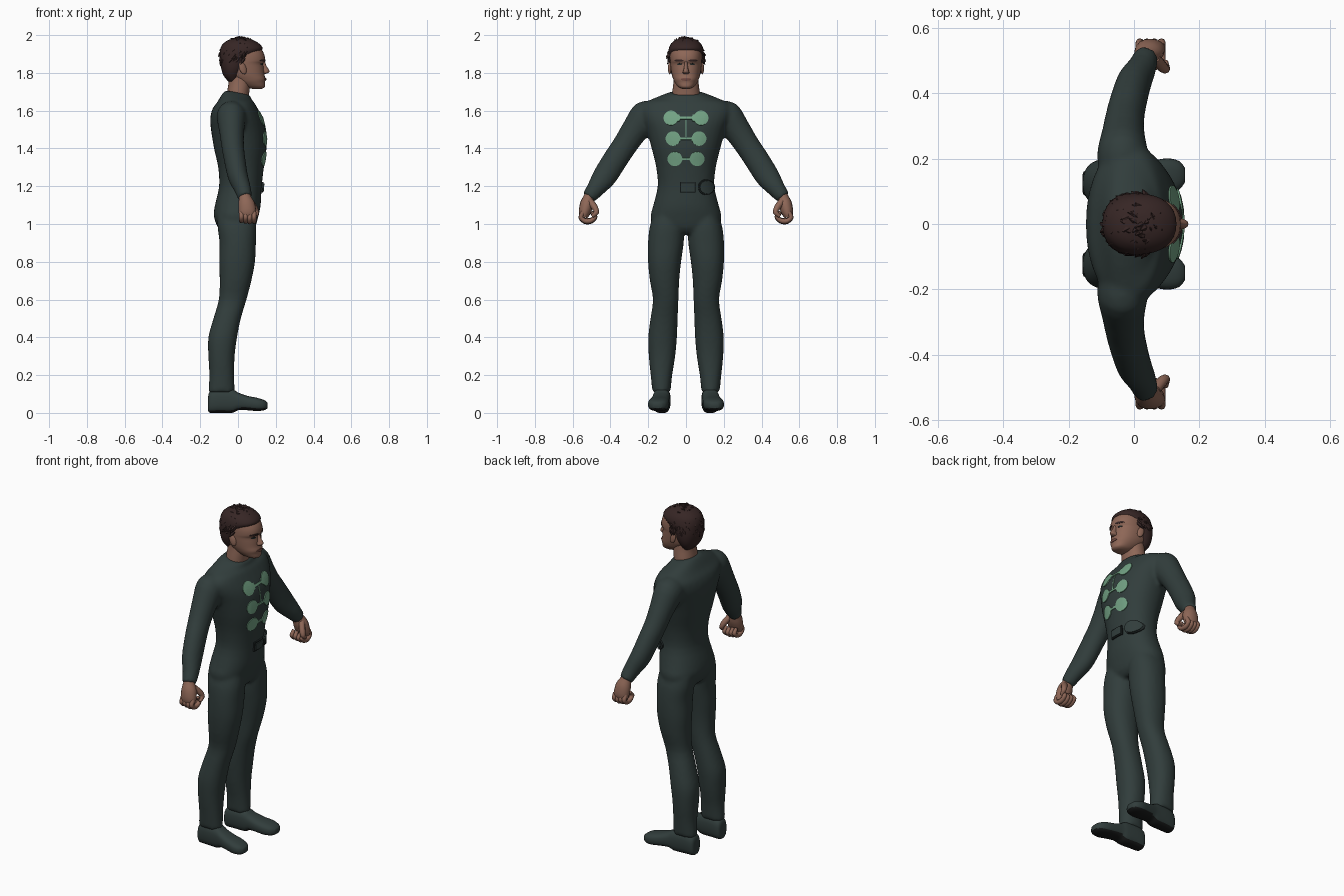
import bpy, bmesh, math, random
from mathutils import Vector
from mathutils.bvhtree import BVHTree

if "Cube" in bpy.data.objects:
    bpy.data.objects.remove(bpy.data.objects["Cube"])

random.seed(4)


def material(name, rgb):
    m = bpy.data.materials.new(name)
    m.diffuse_color = (*rgb, 1)
    m.use_nodes = True
    m.node_tree.nodes["Principled BSDF"].inputs["Base Color"].default_value = m.diffuse_color
    return m


SUIT = material("dark green suit", (0.031, 0.047, 0.045))
EDGE = material("dark trim", (0.014, 0.02, 0.02))
SOLE = material("black sole", (0.009, 0.010, 0.010))
GREEN = material("pale green", (0.17, 0.36, 0.23))
SKIN = material("skin", (0.27, 0.135, 0.095))
LIP = material("lips", (0.17, 0.07, 0.055))
HAIR = material("brown hair", (0.037, 0.019, 0.018))


def ring(c, u, v, ru, rv, n=24, p=2.0):
    """Superellipse cross-section."""
    pts = []
    for i in range(n):
        a = 2 * math.pi * i / n
        s, t = math.cos(a), math.sin(a)
        pts.append(c + u * ru * math.copysign(abs(s) ** (2 / p), s)
                   + v * rv * math.copysign(abs(t) ** (2 / p), t))
    return pts


def loft(bm, rings, steps=3):
    """Skin over rings, rounded between them, with capped ends."""
    dense = []
    for i in range(len(rings) - 1):
        r0, r1, r2 = rings[max(i - 1, 0)], rings[i], rings[i + 1]
        r3 = rings[min(i + 2, len(rings) - 1)]
        for k in range(steps):
            t = k / steps
            dense.append([0.5 * (2 * b + (c - a) * t + (2 * a - 5 * b + 4 * c - d) * t * t
                                 + (3 * b - a - 3 * c + d) * t ** 3)
                          for a, b, c, d in zip(r0, r1, r2, r3)])
    dense.append(rings[-1])
    rows = [[bm.verts.new(p) for p in r] for r in dense]
    n = len(rows[0])
    for a, b in zip(rows, rows[1:]):
        for i in range(n):
            bm.faces.new((a[i], a[(i + 1) % n], b[(i + 1) % n], b[i]))
    bm.faces.new(rows[0][::-1])
    bm.faces.new(rows[-1])


def slab(z, xb, xf, y0, y1, tilt=0, n=32, p=2.2):
    """Level section given by its extents; tilt lowers the front."""
    c = Vector(((xb + xf) / 2, (y0 + y1) / 2, z - tilt * (xb + xf) / 2))
    return ring(c, Vector((1, 0, -tilt)), Vector((0, 1, 0)), (xf - xb) / 2, (y1 - y0) / 2, n, p)


def tube(bm, pts, radii, n=12, steps=3):
    pts = [Vector(p) for p in pts]
    rings = []
    for i, p in enumerate(pts):
        d = (pts[min(i + 1, len(pts) - 1)] - pts[max(i - 1, 0)]).normalized()
        u = (Vector((1, 0, 0)) - d * d.x).normalized()
        rings.append(ring(p, u, d.cross(u), *radii[i], n))
    loft(bm, rings, steps)


def finish(name, bm, mats, rule=None, smooth=True):
    bmesh.ops.recalc_face_normals(bm, faces=bm.faces)
    for f in bm.faces:
        f.material_index = rule(f) if rule else 0
    me = bpy.data.meshes.new(name)
    bm.to_mesh(me)
    bm.free()
    ob = bpy.data.objects.new(name, me)
    bpy.context.collection.objects.link(ob)
    for m in mats:
        me.materials.append(m)
    if smooth:
        bpy.ops.object.select_all(action='DESELECT')
        ob.select_set(True)
        bpy.context.view_layer.objects.active = ob
        bpy.ops.object.shade_smooth_by_angle(angle=math.radians(50))
    return ob


# Suit: torso, legs and sleeves fused into one skin
TORSO = [(0.95, -.07, .065, .09), (0.98, -.105, .09, .165), (1.04, -.128, .108, .187),
         (1.1, -.122, .12, .173), (1.2, -.10, .126, .150), (1.3, -.105, .137, .158),
         (1.4, -.127, .151, .182), (1.5, -.143, .146, .21), (1.56, -.147, .13, .235),
         (1.61, -.135, .105, .245), (1.645, -.11, .085, .215), (1.67, -.085, .073, .15),
         (1.695, -.066, .066, .084)]
LEG = [(1.04, -.11, .09, .02, .175), (0.98, -.108, .097, .01, .193), (0.9, -.098, .095, .012, .201),
       (0.8, -.1, .09, .026, .201), (0.7, -.097, .071, .036, .191), (0.6, -.102, .045, .04, .175),
       (0.5, -.13, .015, .044, .188), (0.4, -.157, -.005, .048, .2), (0.3, -.157, -.018, .057, .197),
       (0.2, -.152, -.02, .073, .187), (0.11, -.157, -.018, .082, .178)]
ARM = [(-.03, .15, 1.575), (-.035, .215, 1.565), (-.033, .275, 1.49), (-.028, .325, 1.415),
       (-.018, .372, 1.345), (.0, .432, 1.25), (.025, .48, 1.185), (.037, .515, 1.14)]
ARM_R = [(.075, .08), (.078, .088), (.066, .072), (.06, .066), (.057, .066), (.053, .064),
         (.044, .048), (.038, .038)]
bm = bmesh.new()
loft(bm, [slab(z, b, f, -w, w, .2 if z > 1.66 else 0) for z, b, f, w in TORSO])
for s in (1, -1):
    loft(bm, [slab(z, b, f, min(s * i, s * o), max(s * i, s * o)) for z, b, f, i, o in LEG])
    tube(bm, [(x, s * y, z) for x, y, z in ARM], ARM_R, 24)
suit = finish("suit", bm, [SUIT])
mod = suit.modifiers.new("fuse", 'REMESH')
mod.mode, mod.voxel_size, mod.use_smooth_shade = 'VOXEL', 0.01, True
mod = suit.modifiers.new("soften", 'SMOOTH')
mod.factor, mod.iterations = 0.5, 6

# Shoes with black soles
SHOE = [(-.158, .125, .024, .012, .085), (-.148, .125, .04, 0, .115), (-.1, .127, .046, 0, .13),
        (-.03, .13, .047, 0, .125), (.0, .134, .047, .014, .108), (.05, .14, .052, .014, .09),
        (.1, .146, .055, .01, .08), (.138, .149, .044, .014, .068), (.156, .15, .022, .024, .055)]
for s, side in ((1, "left"), (-1, "right")):
    bm = bmesh.new()
    loft(bm, [ring(Vector((x, s * y, (b + t) / 2)), Vector((0, 1, 0)), Vector((0, 0, 1)),
                   w, (t - b) / 2, 24, 2.7) for x, y, w, b, t in SHOE])
    finish(side + "_shoe", bm, [SUIT, SOLE], lambda f: int(f.normal.z < -0.6))

    # Clenched hand: palm, curled fingers, thumb
    bm = bmesh.new()
    tube(bm, [(.034, s * .5, 1.165), (.037, s * .513, 1.14), (.045, s * .525, 1.105),
              (.05, s * .537, 1.06), (.05, s * .541, 1.035)],
         [(.03, .03), (.033, .03), (.044, .036), (.046, .031), (.04, .02)], 16)
    curl = [(.543, 1.06), (.556, 1.033), (.535, 1.013), (.502, 1.015), (.482, 1.036), (.5, 1.06)]
    for i in range(4):
        tube(bm, [(.018 + .022 * i, s * y, z + .003 * abs(i - 2)) for y, z in curl],
             [(.013, .013)] * 5 + [(.009, .009)], 8)
    tube(bm, [(.065, s * .508, 1.12), (.087, s * .482, 1.085), (.097, s * .475, 1.06),
              (.096, s * .497, 1.04)], [(.018, .018), (.017, .017), (.014, .014), (.009, .009)], 8)
    finish(side + "_hand", bm, [SKIN])

# Neck, head, nose and ears
bm = bmesh.new()
loft(bm, [slab(1.65, -.06, .055, -.075, .075), slab(1.7, -.057, .06, -.072, .072),
          slab(1.75, -.05, .065, -.066, .066), slab(1.8, -.05, .06, -.062, .062)])
finish("neck", bm, [SKIN])
HEAD = [(1.716, .075, .128, .022), (1.726, .035, .143, .042), (1.75, -.01, .143, .06),
        (1.768, -.035, .146, .068), (1.79, -.06, .14, .075), (1.82, -.075, .137, .08),
        (1.848, -.08, .134, .083), (1.865, -.08, .143, .084), (1.9, -.08, .138, .084),
        (1.94, -.07, .113, .075), (1.97, -.04, .07, .045)]
bm = bmesh.new()
loft(bm, [slab(z, b, f, -w, w, p=2.25) for z, b, f, w in HEAD])
head = finish("head", bm, [SKIN])
bm = bmesh.new()
loft(bm, [slab(z, .11, f, -w, w, n=12) for z, f, w in
          [(1.868, .141, .008), (1.84, .149, .009), (1.813, .166, .014), (1.802, .163, .018), (1.795, .148, .013)]])
finish("nose", bm, [SKIN])
for s, side in ((1, "left"), (-1, "right")):
    bm = bmesh.new()
    bmesh.ops.create_uvsphere(bm, u_segments=12, v_segments=8, radius=1)
    for v in bm.verts:
        x, y, z = v.co
        v.co = (.025 + .019 * x - .008 * z, s * (.086 + .008 * y - .005 * x), 1.825 + .033 * z)
    finish(side + "_ear", bm, [SKIN])

# Hair cap and swept locks
CAP = [(1.755, -.052, .0, .05), (1.785, -.076, .015, .072), (1.82, -.088, .035, .086),
       (1.86, -.095, .055, .091), (1.9, -.097, .1, .094), (1.925, -.094, .13, .092),
       (1.95, -.083, .118, .082), (1.972, -.055, .085, .06), (1.984, -.02, .05, .028)]
bm = bmesh.new()
loft(bm, [slab(z, b, f, -w, w) for z, b, f, w in CAP])
finish("hair_cap", bm, [HAIR])
bm = bmesh.new()
count = 0
while count < 150:
    n = Vector([random.gauss(0, 1) for _ in range(3)]).normalized()
    p = Vector((.012 + .103 * n.x, .09 * n.y, 1.882 + .099 * n.z))
    if p.z < 1.795 + (p.x + .04) * .95:
        continue
    count += 1
    flow = Vector((-.5, random.uniform(-.4, .4), -.7 if n.z < .6 else .1))
    if n.x > .4:
        flow = Vector((random.uniform(-.4, .1), random.uniform(-.5, .5), .5))
    flow = (flow - n * flow.dot(n)).normalized()
    side_dir, length = n.cross(flow), random.uniform(.028, .048)
    w = random.uniform(.009, .014)
    loft(bm, [ring(p - n * .008, side_dir, n, w, .008, 5),
              ring(p + flow * length * .55 + n * .003, side_dir, n, w * .8, .006, 5),
              ring(p + flow * length + n * .007, side_dir, n, .0015, .0015, 5)], 1)
finish("hair_locks", bm, [HAIR], smooth=False)

# Thin plates laid on the front of a surface
bpy.context.view_layer.update()
deps = bpy.context.evaluated_depsgraph_get()
SURF = {o: BVHTree.FromObject(o, deps) for o in (suit, head)}


def plate(name, base, y0, y1, zc, height, mat, thick=.005, cols=24, rows=6):
    bm = bmesh.new()
    grid = []
    for i in range(cols + 1):
        y = y0 + (y1 - y0) * i / cols
        h = max(height(y), .0008)
        line = []
        for j in range(rows + 1):
            z = zc + h * (2 * j / rows - 1)
            hit = SURF[base].ray_cast(Vector((1, y, z)), Vector((-1, 0, 0)))[0]
            line.append(bm.verts.new(hit or (0.1, y, z)))
        grid.append(line)
    for a, b in zip(grid, grid[1:]):
        for j in range(rows):
            bm.faces.new((a[j], b[j], b[j + 1], a[j + 1]))
    me = bpy.data.meshes.new(name)
    bm.to_mesh(me)
    bm.free()
    me.materials.append(mat)
    ob = bpy.data.objects.new(name, me)
    bpy.context.collection.objects.link(ob)
    mod = ob.modifiers.new("thickness", 'SOLIDIFY')
    mod.thickness, mod.offset = thick, 1


def disc(c, r, squash=1.0):
    return lambda y: squash * math.sqrt(max(r * r - (y - c) ** 2, 0))


# Chest clasps: two round ends narrowing to a bar
for name, z, w in (("upper", 1.56, .117), ("middle", 1.452, .106), ("lower", 1.345, .096)):
    def clasp(y, w=w):
        a = abs(y)
        return max(disc(w - .038, .038)(a), .017 if .035 < a < w - .03 else 0, .006)
    plate(name + "_clasp", suit, -w, w, z, clasp, GREEN, cols=60)
plate("clasp_cord", suit, -.003, .003, 1.505, lambda y: .045, GREEN, .003, 1)

# Belt pouch and round buckle, each with a dark rim
plate("pouch_rim", suit, -.032, .05, 1.195, lambda y: .027, EDGE, .008)
plate("pouch", suit, -.026, .044, 1.195, lambda y: .021, SUIT, .013)
plate("buckle_rim", suit, .065, .145, 1.195, disc(.105, .041), EDGE, .008)
plate("buckle", suit, .07, .14, 1.195, disc(.105, .035), SUIT, .014)

# Brows, eyes and mouth
for s, side in ((1, "left"), (-1, "right")):
    plate(side + "_brow", head, s * .036 - .022, s * .036 + .022, 1.866, disc(s * .036, .024, .2), HAIR, .004)
    plate(side + "_eye", head, s * .034 - .013, s * .034 + .013, 1.846, disc(s * .034, .013, .4), EDGE, .002)
plate("mouth", head, -.026, .026, 1.766, disc(0, .026, .27), LIP, .004)
